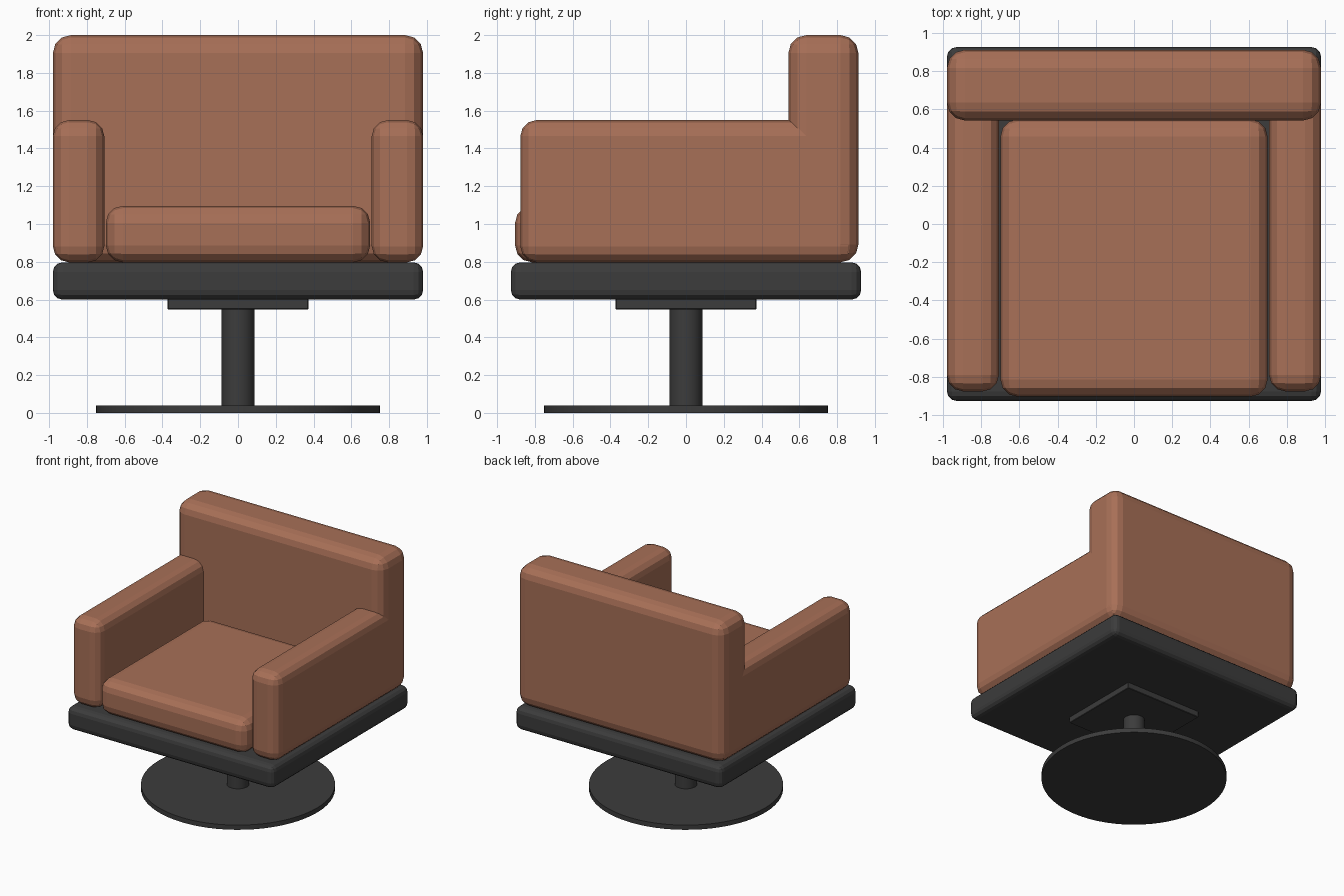
import bpy

if "Cube" in bpy.data.objects:
    bpy.data.objects.remove(bpy.data.objects["Cube"])


def material(name, color):
    m = bpy.data.materials.new(name)
    m.diffuse_color = (*color, 1)
    m.use_nodes = True
    m.node_tree.nodes["Principled BSDF"].inputs["Base Color"].default_value = m.diffuse_color
    return m


leather = material("brown leather", (0.39, 0.16, 0.095))
metal = material("dark metal", (0.045, 0.045, 0.045))


def block(name, low, high, mat, bevel=0, segments=3):
    """Box between two corners with rounded edges."""
    center = [(a + b) / 2 for a, b in zip(low, high)]
    bpy.ops.mesh.primitive_cube_add(size=1, location=center)
    ob = bpy.context.object
    ob.name = name
    ob.scale = [b - a for a, b in zip(low, high)]
    bpy.ops.object.transform_apply(location=False, rotation=False, scale=True)
    ob.data.materials.append(mat)
    if bevel:
        mod = ob.modifiers.new("rounded edges", "BEVEL")
        mod.width = bevel
        mod.segments = segments
    return ob


def cylinder(name, radius, z0, z1, sides):
    bpy.ops.mesh.primitive_cylinder_add(vertices=sides, radius=radius, depth=z1 - z0,
                                        location=(0, 0, (z0 + z1) / 2))
    ob = bpy.context.object
    ob.name = name
    ob.data.materials.append(metal)
    bpy.ops.object.shade_smooth_by_angle()


# Swivel base
cylinder("base_disc", 0.753, 0, 0.04, 64)
cylinder("post", 0.087, 0.04, 0.56, 32)
block("mounting_plate", (-0.373, -0.373, 0.548), (0.373, 0.373, 0.605), metal, 0.004, 1)

# Seat platform
block("platform", (-0.98, -0.927, 0.60), (0.98, 0.927, 0.797), metal, 0.05)

# Upholstery
block("seat_cushion", (-0.70, -0.905, 0.797), (0.70, 0.548, 1.096), leather, 0.09)
block("backrest", (-0.98, 0.542, 0.797), (0.98, 0.913, 2.0), leather, 0.095)
for side, x0, x1 in (("left", -0.98, -0.708), ("right", 0.708, 0.98)):
    block(side + "_armrest", (x0, -0.877, 0.797), (x1, 0.90, 1.55), leather, 0.085)
